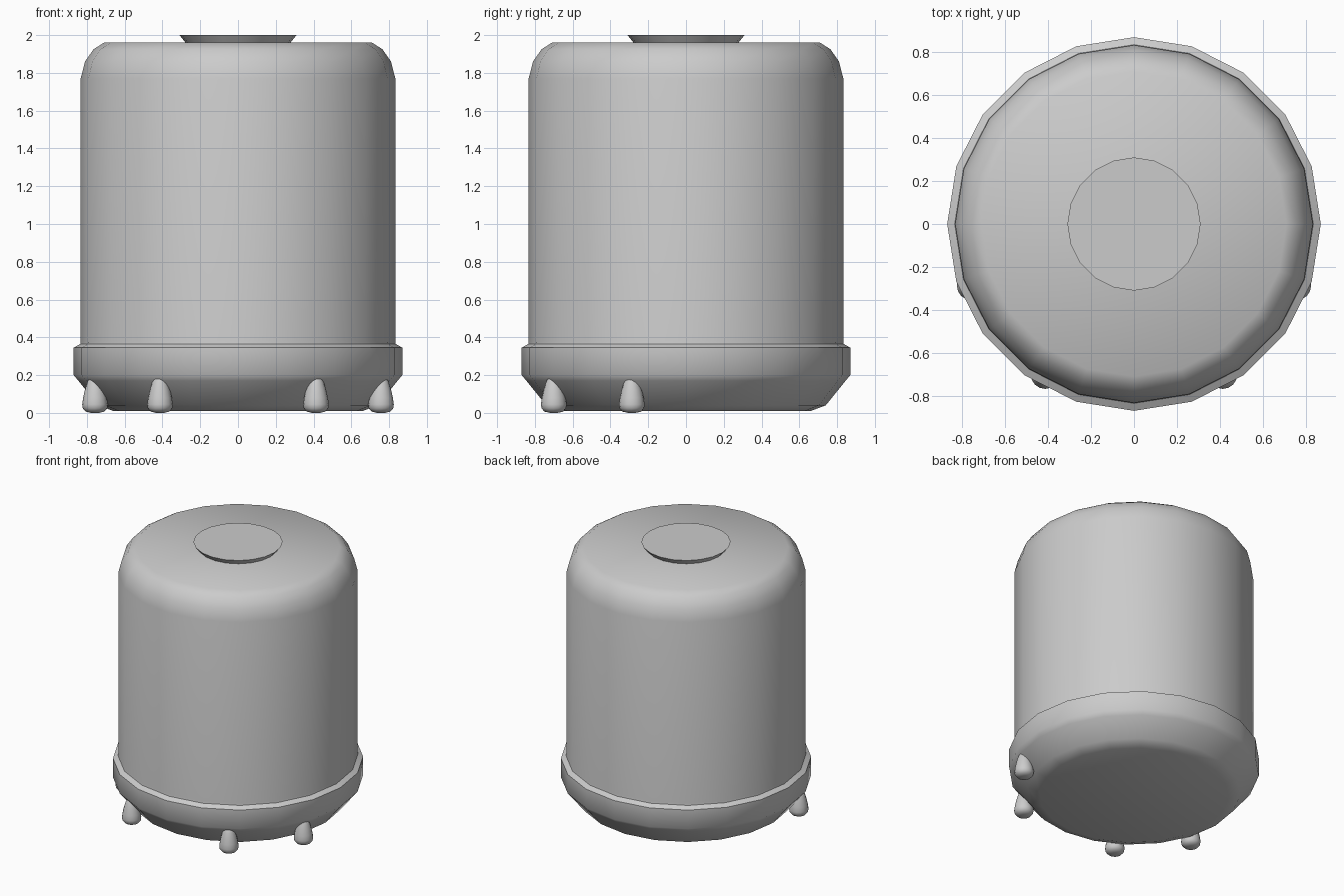
import bpy, math

if "Cube" in bpy.data.objects:
    bpy.data.objects.remove(bpy.data.objects["Cube"])

def lathe(name, profile, sides, loc=(0, 0, 0), angle=40):
    """Revolve an (r, z) profile around z and cap both ends."""
    n = len(profile)
    verts = [(r * math.cos(2 * math.pi * i / sides), r * math.sin(2 * math.pi * i / sides), z)
             for r, z in profile for i in range(sides)]
    faces = [(k * sides + i, k * sides + (i + 1) % sides,
              (k + 1) * sides + (i + 1) % sides, (k + 1) * sides + i)
             for k in range(n - 1) for i in range(sides)]
    faces.append(tuple(reversed(range(sides))))
    faces.append(tuple(range((n - 1) * sides, n * sides)))
    mesh = bpy.data.meshes.new(name)
    mesh.from_pydata(verts, [], faces)
    ob = bpy.data.objects.new(name, mesh)
    bpy.context.collection.objects.link(ob)
    ob.location = loc
    bpy.ops.object.select_all(action='DESELECT')
    ob.select_set(True)
    bpy.context.view_layer.objects.active = ob
    bpy.ops.object.shade_smooth_by_angle(angle=math.radians(angle))
    return ob

# Canister body: bevelled base, raised band, straight wall, rounded shoulder
lathe("body", [(0.66, 0.01), (0.74, 0.04), (0.845, 0.17), (0.87, 0.20), (0.87, 0.345),
               (0.835, 0.365), (0.833, 0.38), (0.833, 1.77), (0.81, 1.86),
               (0.765, 1.925), (0.71, 1.96)], 20)

# Flared cap disc on top
lathe("top_cap", [(0.27, 1.95), (0.31, 2.0)], 20)

# Egg-shaped toes along the front, tops buried in the base
toe = [(0.02, 0.0), (0.05, 0.007), (0.065, 0.025), (0.068, 0.045), (0.063, 0.08),
       (0.054, 0.12), (0.042, 0.16), (0.028, 0.19), (0.01, 0.205)]
for side, sx in (("left", -1), ("right", 1)):
    for part, x, y in (("inner", 0.413, -0.70), ("outer", 0.757, -0.287)):
        lathe(f"{side}_{part}_toe", toe, 16, (sx * x, y, 0), 60)
